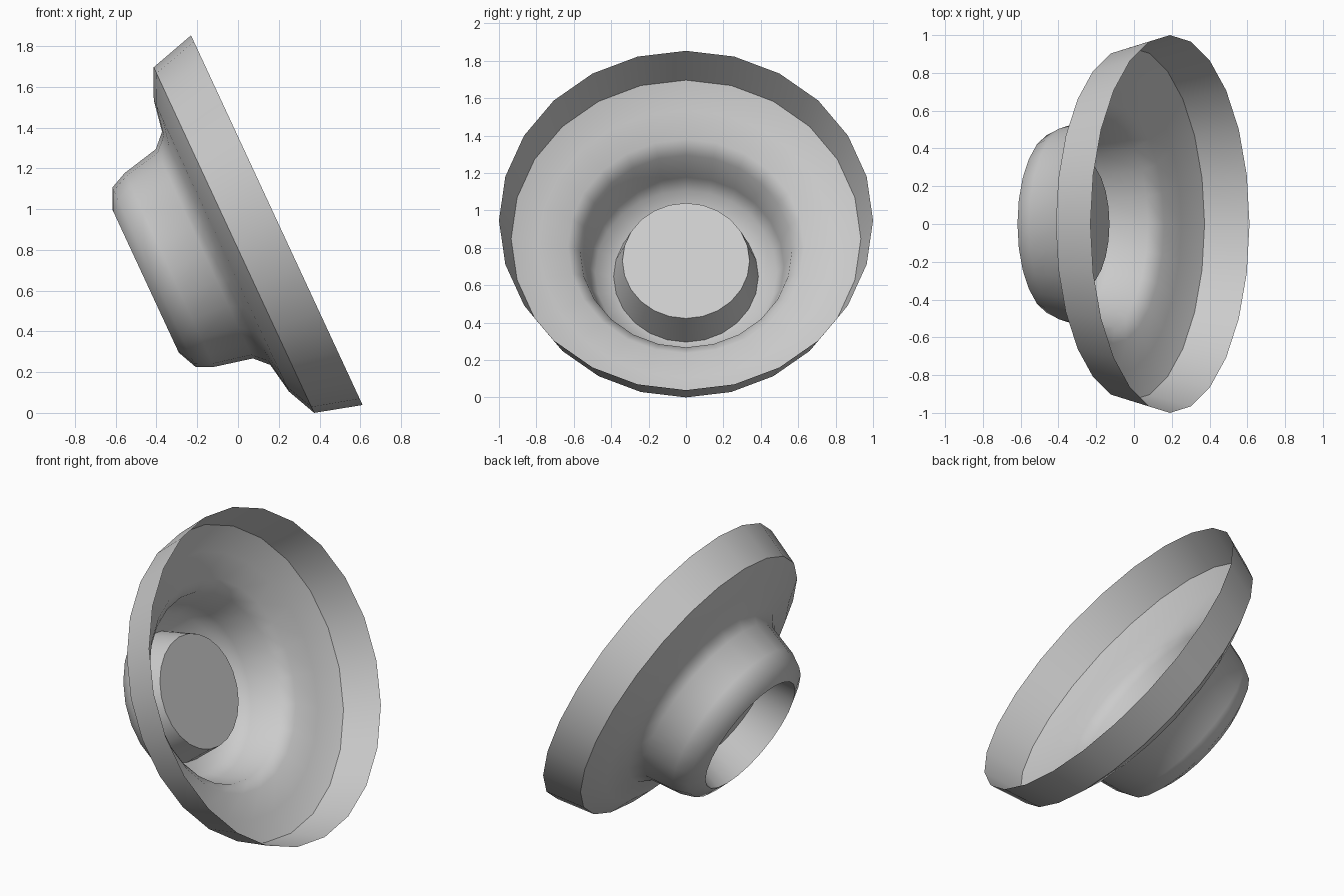
import bpy, bmesh, math
from mathutils import Matrix

if "Cube" in bpy.data.objects:
    bpy.data.objects.remove(bpy.data.objects["Cube"])

SIDES = 24
# (radius, height along the tilted axis)
PROFILE = [(1.0, 0.232), (0.935, 0.0), (0.788, -0.068), (0.631, -0.096),
           (0.566, -0.160), (0.524, -0.348), (0.485, -0.433),
           (0.387, -0.478), (0.34, -0.279)]


def lathe(name, profile, placement):
    bm = bmesh.new()
    rings = []
    for r, h in profile:
        rings.append([bm.verts.new((r * math.cos(2 * math.pi * i / SIDES),
                                    r * math.sin(2 * math.pi * i / SIDES), h))
                      for i in range(SIDES)])
    for a, b in zip(rings, rings[1:]):
        for i in range(SIDES):
            j = (i + 1) % SIDES
            bm.faces.new((a[i], b[i], b[j], a[j]))
    # Closed floor at the inner end
    bm.faces.new(rings[-1])
    bmesh.ops.recalc_face_normals(bm, faces=bm.faces)
    bm.transform(placement)
    mesh = bpy.data.meshes.new(name)
    bm.to_mesh(mesh)
    bm.free()
    obj = bpy.data.objects.new(name, mesh)
    bpy.context.collection.objects.link(obj)
    bpy.context.view_layer.objects.active = obj
    obj.select_set(True)
    bpy.ops.object.shade_smooth_by_angle(angle=math.radians(46))
    return obj


# Thin dish with a raised rim, rounded hub and recessed back, leaning on its edge
tilt = Matrix.Translation((-0.02, 0, 0.85)) @ Matrix.Rotation(math.radians(65.1), 4, 'Y')
dish = lathe("tilted_dish", PROFILE, tilt)
low = min(v.co.z for v in dish.data.vertices)
dish.data.transform(Matrix.Translation((0, 0, -low)))
